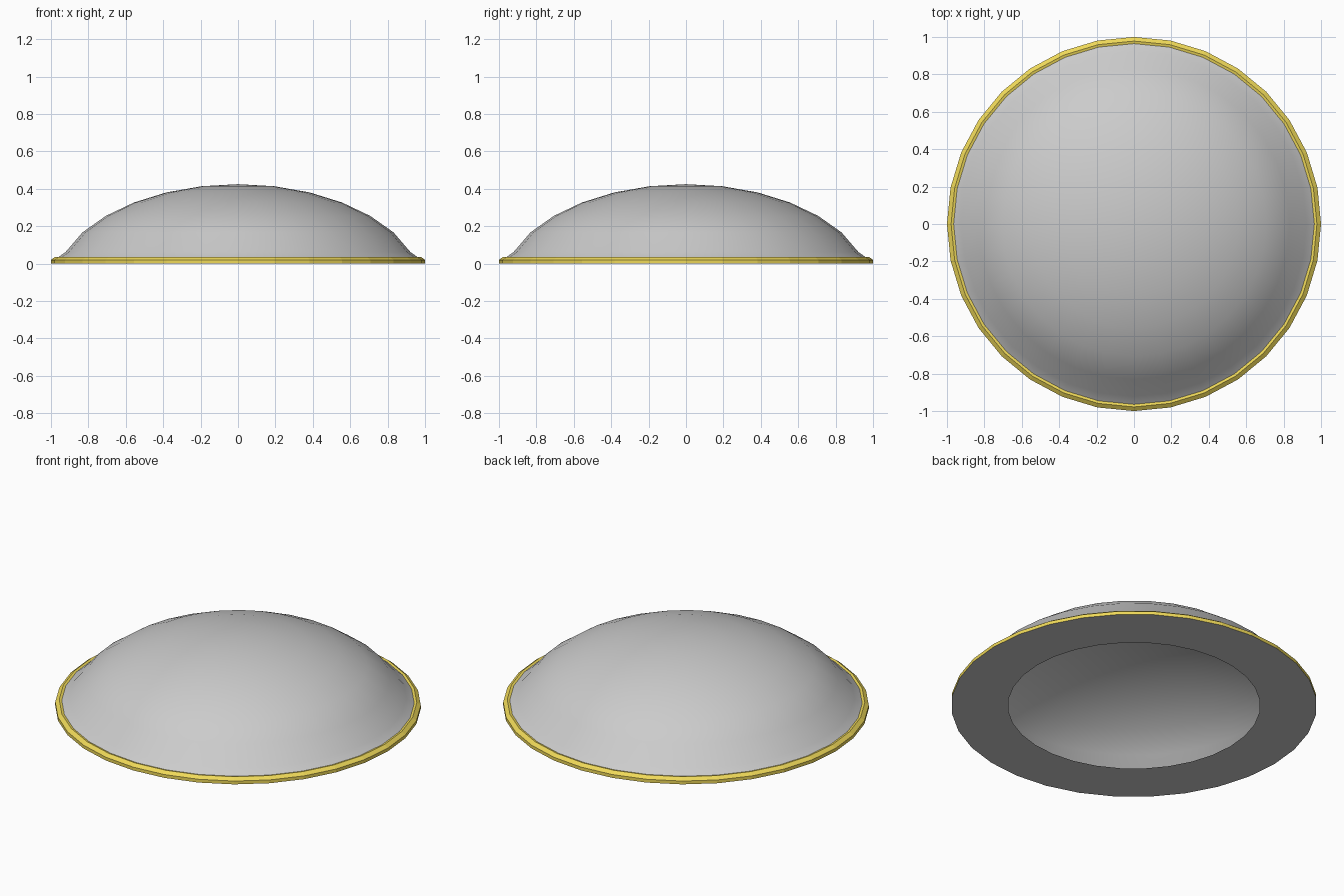
import bpy, bmesh
from math import sin, cos, pi, radians

if "Cube" in bpy.data.objects:
    bpy.data.objects.remove(bpy.data.objects["Cube"])

SIDES = 32


def lathe(name, profile, smooth_angle=None, color=None):
    """Revolve (radius, z) points about z; a zero radius becomes a pole."""
    bm = bmesh.new()
    rings = []
    for r, z in profile:
        if r < 1e-6:
            rings.append([bm.verts.new((0, 0, z))] * SIDES)
        else:
            rings.append([bm.verts.new((r * cos(2 * pi * j / SIDES),
                                        r * sin(2 * pi * j / SIDES), z))
                          for j in range(SIDES)])
    for a, b in zip(rings, rings[1:]):
        for j in range(SIDES):
            k = (j + 1) % SIDES
            quad = [a[j], b[j], b[k], a[k]]
            bm.faces.new(list(dict.fromkeys(quad)))
    mesh = bpy.data.meshes.new(name)
    bm.to_mesh(mesh)
    bm.free()
    obj = bpy.data.objects.new(name, mesh)
    bpy.context.collection.objects.link(obj)
    if color:
        mat = bpy.data.materials.new(name + "_color")
        mat.diffuse_color = color
        mat.use_nodes = True
        mat.node_tree.nodes["Principled BSDF"].inputs["Base Color"].default_value = mat.diffuse_color
        mesh.materials.append(mat)
    if smooth_angle:
        bpy.ops.object.select_all(action='DESELECT')
        obj.select_set(True)
        bpy.context.view_layer.objects.active = obj
        bpy.ops.object.shade_smooth_by_angle(angle=radians(smooth_angle))
    return obj


# Thin hollow dome: flattened sphere arc, flaring into the rim
arc = [(sin(radians(11.25 * i)), -0.155 + 0.58 * cos(radians(11.25 * i)))
       for i in range(6)]
lathe("dome", arc + [(0.922, 0.062), (0.965, 0.032)], 60)

# Gold bevelled rim
lathe("rim", [(0.958, 0.031), (0.978, 0.036), (1.0, 0.02), (1.0, 0.0)],
      color=(0.86, 0.69, 0.10, 1))

# Flat ring closing the underside, open in the middle
lathe("underside", [(1.0, 0.0), (0.69, 0.0)])
